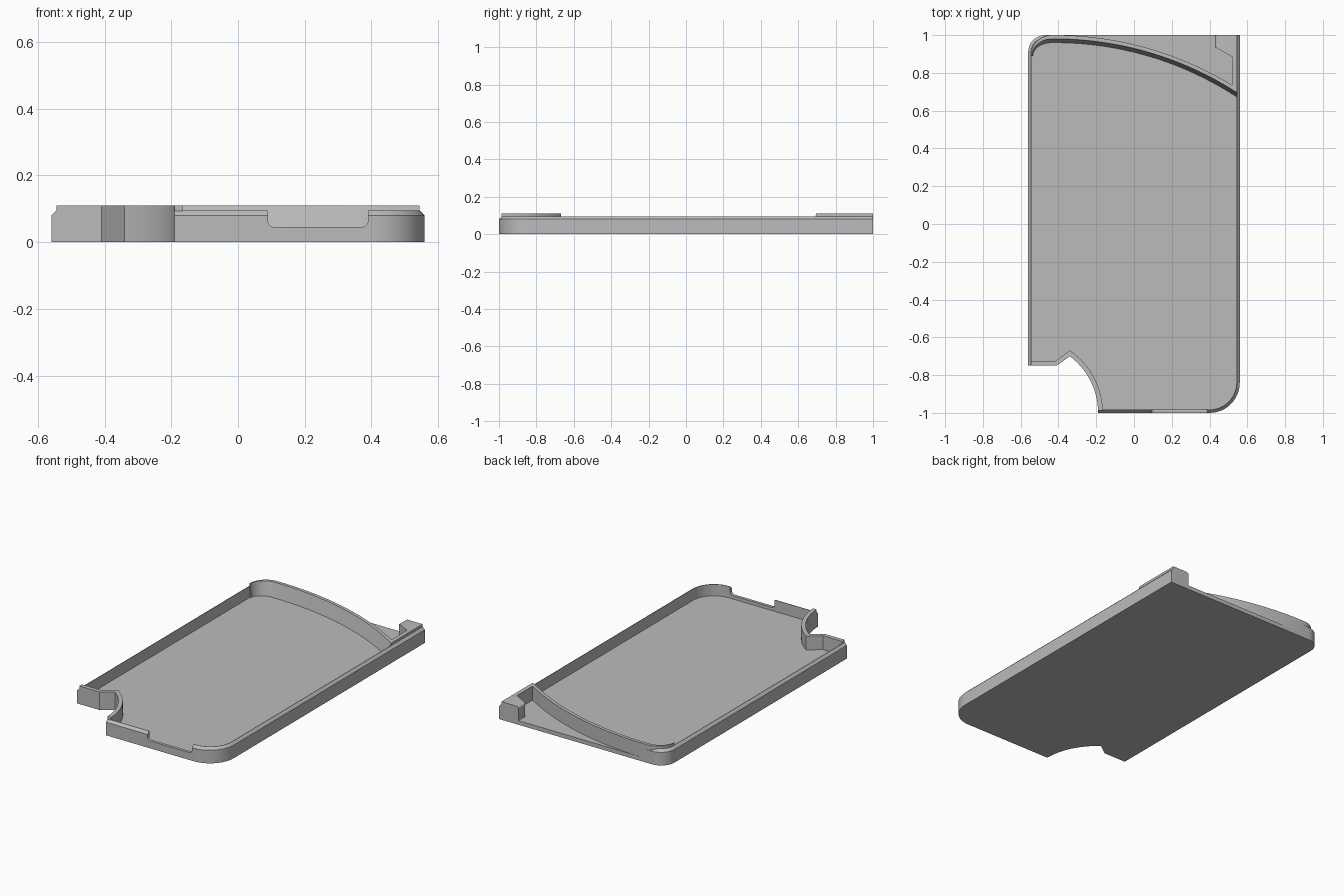
import bpy, bmesh
from math import sin, cos, radians

if "Cube" in bpy.data.objects:
    bpy.data.objects.remove(bpy.data.objects["Cube"])

grey = bpy.data.materials.new("plain grey")
grey.use_nodes = True
GREY = (0.5, 0.5, 0.5, 1)
grey.diffuse_color = GREY
grey.node_tree.nodes["Principled BSDF"].inputs["Base Color"].default_value = GREY

FLOOR, SHOULDER, LIP, TOP = 0.025, 0.08, 0.095, 0.11


def arc(cx, cy, rx, ry, a0, a1, n=12):
    """Points along an elliptical arc, angles in degrees."""
    angles = [radians(a0 + (a1 - a0) * i / n) for i in range(n + 1)]
    return [(cx + rx * cos(a), cy + ry * sin(a)) for a in angles]


def loft(name, rings):
    """Solid skinned through matching closed rings, capped at both ends."""
    bm = bmesh.new()
    rows = [[bm.verts.new(p) for p in ring] for ring in rings]
    n = len(rows[0])
    for a, b in zip(rows, rows[1:]):
        for i in range(n):
            j = (i + 1) % n
            bm.faces.new((a[i], a[j], b[j], b[i]))
    bm.faces.new(rows[0])
    bm.faces.new(rows[-1])
    bmesh.ops.recalc_face_normals(bm, faces=bm.faces)
    mesh = bpy.data.meshes.new(name)
    bm.to_mesh(mesh)
    bm.free()
    mesh.materials.append(grey)
    obj = bpy.data.objects.new(name, mesh)
    bpy.context.collection.objects.link(obj)
    return obj


def prism(name, outline, z0, z1):
    return loft(name, [[(x, y, z) for x, y in outline] for z in (z0, z1)])


def wall(name, path, profile):
    """Sweep a profile of (inset, height) along path(inset)."""
    lines = [[(x, y, z) for x, y in path(d)] for d, z in profile]
    return loft(name, list(zip(*lines)))


# Plan outlines, each inset by d
def right_path(d):
    return [(-0.19, d - 1), *arc(0.40, -0.84, 0.16 - d, 0.16 - d, -90, 0), (0.56 - d, 1)]


def left_path(d):
    return [(d - 0.56, -0.75), *arc(-0.47, 0.91, 0.09 - d, 0.09 - d, 180, 90), (-0.42, 1 - d)]


def cutout_path(d):
    r = 0.375 + d
    return [(-0.545, d - 0.75), (-0.41 - d / 4, d - 0.75),
            *arc(-0.565, -1, r, r, 53.1 + d * 110, 2, 20)]


def curved_path(d):
    r = 1.8 - d
    return (arc(-0.42, -0.8, r, r, 57.6 - d * 20, 90, 32)
            + arc(-0.435, 0.89, 0.11 - d / 4, 0.11 - d, 95, 180))


# Floor plate
outline = right_path(0) + left_path(0)[::-1] + [(-0.41, -0.75)] \
    + arc(-0.565, -1, 0.375, 0.375, 53.1, 2, 20)
floor = prism("floor_plate", outline, 0, FLOOR)

# Chamfered rims
rim = [(0, FLOOR), (0, SHOULDER), (0.015, LIP), (0.018, LIP), (0.018, FLOOR)]
right_rim = wall("right_and_front_rim", right_path, rim)
left_rim = wall("left_rim", left_path, rim)

# Rounded notch in the front rim
notch_profile = [(0.39, 0.2), (0.09, 0.2)] + arc(0.11, 0.065, 0.02, 0.02, 180, 270, 6) \
    + arc(0.37, 0.065, 0.02, 0.02, 270, 360, 6)
cutter = loft("notch_cutter", [[(x, y, z) for x, z in notch_profile] for y in (-1.1, -0.9)])
cutter.hide_render = True
cutter.hide_set(True)
cut = right_rim.modifiers.new("notch", "BOOLEAN")
cut.operation = "DIFFERENCE"
cut.solver = "EXACT"
cut.object = cutter
bpy.context.view_layer.objects.active = right_rim
bpy.ops.object.modifier_apply(modifier=cut.name)
bpy.data.objects.remove(cutter)

# Wall around the corner cutout
cutout = wall("cutout_wall", cutout_path,
              [(0, FLOOR), (0, TOP), (0.025, TOP), (0.025, FLOOR)])

# Curved back wall with a sloping inner face
curved = wall("curved_back_wall", curved_path,
              [(0, FLOOR), (0, TOP), (0.02, TOP), (0.04, FLOOR)])

# Thickened back corner with a softened top edge
block = prism("back_corner_block",
              [(0.43, 1), (0.43, 0.935), (0.52, 0.885), (0.52, 0.72), (0.545, 0.70), (0.545, 1)],
              FLOOR, TOP)
bm = bmesh.new()
bm.from_mesh(block.data)
edges = [e for e in bm.edges if all(v.co.x < 0.44 and v.co.z > 0.1 for v in e.verts)]
bmesh.ops.bevel(bm, geom=edges, offset=0.015, segments=4, profile=0.5, affect="EDGES")
bm.to_mesh(block.data)
bm.free()

# Smooth curves, sharp corners
bpy.ops.object.select_all(action="DESELECT")
for obj in (floor, right_rim, left_rim, cutout, curved, block):
    obj.select_set(True)
bpy.context.view_layer.objects.active = floor
bpy.ops.object.shade_smooth_by_angle(angle=radians(25))
